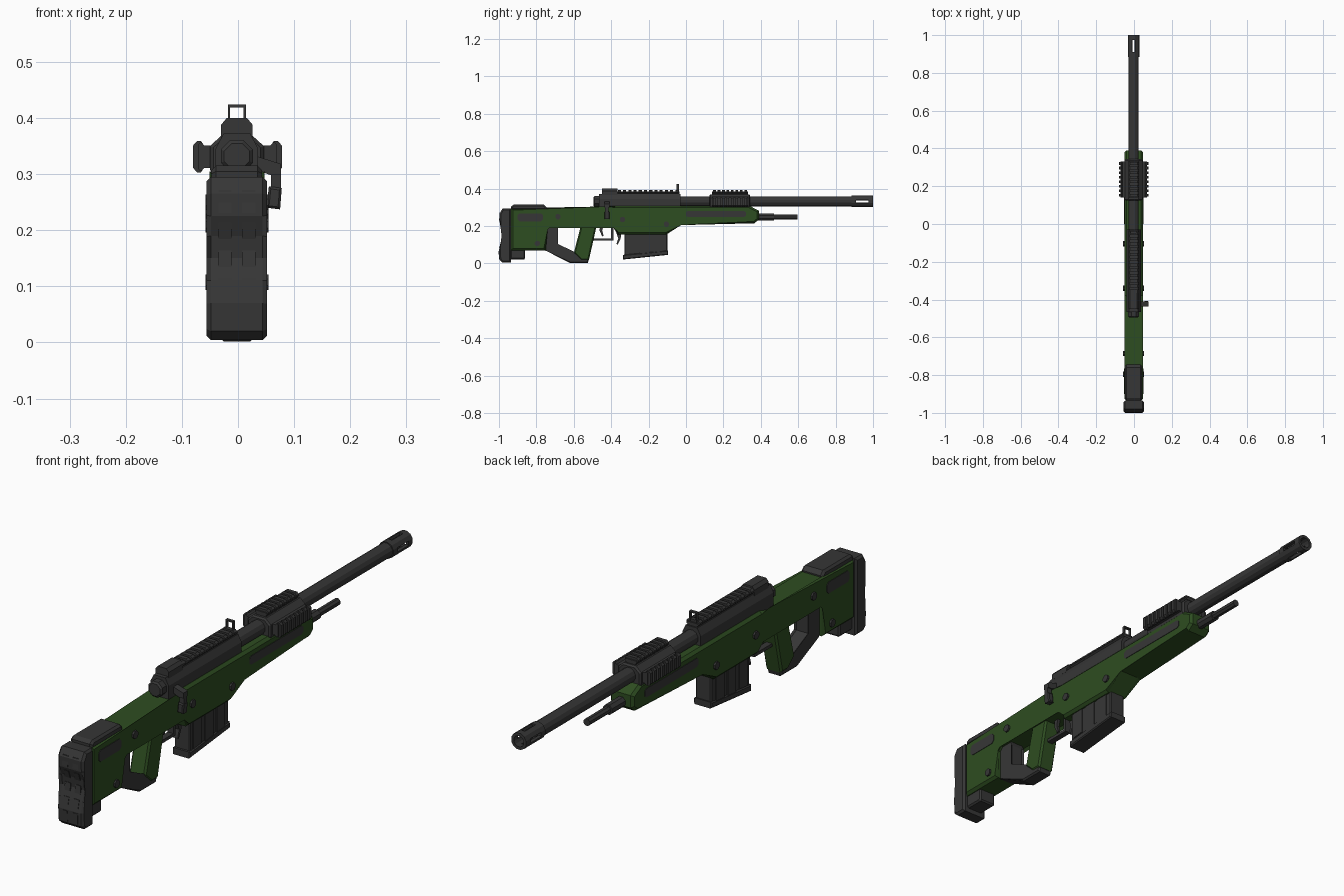
import bpy, bmesh, math
from mathutils import Vector

if "Cube" in bpy.data.objects:
    bpy.data.objects.remove(bpy.data.objects["Cube"])

CX = -0.002  # centre plane of the rifle (bolt handle sticks out on one side)


def material(name, rgb):
    m = bpy.data.materials.new(name)
    m.diffuse_color = (*rgb, 1)
    m.use_nodes = True
    m.node_tree.nodes["Principled BSDF"].inputs["Base Color"].default_value = m.diffuse_color
    return m


GREEN = material("olive green", (0.027, 0.075, 0.015))
DARK = material("dark grey", (0.037, 0.037, 0.037))


def finish(name, bm, mat):
    bmesh.ops.recalc_face_normals(bm, faces=bm.faces)
    me = bpy.data.meshes.new(name)
    bm.to_mesh(me)
    bm.free()
    me.materials.append(mat)
    ob = bpy.data.objects.new(name, me)
    ob.location.x = CX
    bpy.context.collection.objects.link(ob)
    return ob


def prism(name, pts, a, b, mat=DARK, axis="x", bevel=0):
    """Extrude a 2D profile: (y, z) along x, or (x, z) along y; bevel the cap rims."""
    bm = bmesh.new()
    place = (lambda p, t: (t, p[0], p[1])) if axis == "x" else (lambda p, t: (p[0], t, p[1]))
    caps = [[bm.verts.new(place(p, t)) for p in pts] for t in (a, b)]
    rims = [e for c in caps for e in bm.faces.new(c).edges]
    n = len(pts)
    for i in range(n):
        j = (i + 1) % n
        bm.faces.new((caps[0][i], caps[0][j], caps[1][j], caps[1][i]))
    if bevel:
        bmesh.ops.bevel(bm, geom=rims, offset=bevel, segments=1, affect="EDGES")
    return finish(name, bm, mat)


def box(name, x0, x1, y0, y1, z0, z1, mat=DARK, bevel=0):
    return prism(name, [(y0, z0), (y1, z0), (y1, z1), (y0, z1)], x0, x1, mat, "x", bevel)


def slab(name, pts, half, mat=DARK, bevel=0):
    return prism(name, pts, -half, half, mat, "x", bevel)


def ring_pts(x, z, r, n):
    return [(x + r * math.cos((i + .5) * 2 * math.pi / n),
             z + r * math.sin((i + .5) * 2 * math.pi / n)) for i in range(n)]


def rod(name, y0, y1, z, r, n=12, bevel=0):
    return prism(name, ring_pts(0, z, r, n), y0, y1, DARK, "y", bevel)


def arc(name, y0, y1, z, ri, ro, start, count, n=12):
    """Piece of a tube along y, covering count of n segments."""
    bm = bmesh.new()
    rows = []
    for i in range(count + 1):
        t = (start + i + .5) * 2 * math.pi / n
        rows.append([bm.verts.new((r * math.cos(t), y, z + r * math.sin(t)))
                     for r, y in ((ri, y0), (ro, y0), (ro, y1), (ri, y1))])
    for p, q in zip(rows, rows[1:]):
        for k in range(4):
            bm.faces.new((p[k], p[(k + 1) % 4], q[(k + 1) % 4], q[k]))
    if count < n:
        bm.faces.new(rows[0])
        bm.faces.new(rows[-1])
    else:
        bmesh.ops.remove_doubles(bm, verts=bm.verts, dist=1e-5)
    return finish(name, bm, DARK)


def rail(name, y0, y1, n, x, z, angle):
    """Slotted accessory rail; angle turns it around y."""
    c, s = math.cos(angle), math.sin(angle)
    turn = lambda pts: [(x + u * c + v * s, z - u * s + v * c) for u, v in pts]
    base = [(-.02, -.01), (.02, -.01), (.02, .012), (.026, .018), (.022, .023),
            (-.022, .023), (-.026, .018), (-.02, .012)]
    tooth = [(-.019, .012), (.019, .012), (.028, .018), (.028, .025), (.02, .032),
             (-.02, .032), (-.028, .025), (-.028, .018)]
    prism(name + "_base", turn(base), y0, y1, DARK, "y")
    step = (y1 - y0) / n
    for i in range(n):
        a = y0 + (i + .2) * step
        prism(f"{name}_tooth_{i}", turn(tooth), a, a + step * .6, DARK, "y")


# Green stock, body and forearm in one slab
slab("stock_body", [(-.935, .07), (-.935, .295), (-.42, .295), (-.38, .308), (.34, .308),
                    (.39, .282), (.39, .235), (.365, .215), (-.03, .215), (-.105, .155),
                    (-.365, .155), (-.38, .2), (-.735, .2), (-.75, .185), (-.75, .07)],
     .049, GREEN, .01)

# Butt pad with wavy rear face and raised panels
WAVE = [(-.98, .004), (-.998, .02), (-1, .07), (-.99, .11), (-.978, .15),
        (-.983, .19), (-.997, .225), (-.998, .265), (-.98, .295)]
slab("butt_pad", [(-.935, .004)] + WAVE + [(-.935, .295)], .054, DARK, .008)


def rear_y(z):
    for (ya, za), (yb, zb) in zip(WAVE, WAVE[1:]):
        if za <= z <= zb:
            return ya + (yb - ya) * (z - za) / (zb - za)


for i, (z0, z1) in enumerate([(.025, .066), (.084, .114), (.134, .164), (.184, .214), (.231, .272)]):
    for side in (-1, 1):
        prof = [(rear_y(z0) - .002, z0), (rear_y(z1) - .002, z1),
                (rear_y(z1) + .01, z1), (rear_y(z0) + .01, z0)]
        prism(f"pad_panel_{i}_{side}", prof, side * .0095, side * .033)

# Cheek rest and lower stock block
slab("cheek_rest", [(-.935, .285), (-.935, .305), (-.92, .315), (-.76, .315), (-.745, .3), (-.745, .285)],
     .045, DARK, .008)
slab("stock_toe", [(-.94, .022), (-.865, .022), (-.86, .028), (-.86, .08), (-.94, .08)], .036, DARK, .006)

# Thumbhole frame and grip
slab("grip_frame", [(-.755, .21), (-.755, .07), (-.745, .066), (-.62, .002), (-.525, .002), (-.513, .045),
                    (-.59, .052), (-.69, .1), (-.69, .19), (-.68, .21)], .03, DARK, .006)
slab("grip", [(-.56, .21), (-.476, .21), (-.519, .018), (-.56, .018), (-.6, .055)], .034, GREEN, .007)

# Trigger group
box("guard_bottom", -.012, .012, -.5, -.388, .122, .134)
box("guard_front", -.012, .012, -.4, -.388, .122, .205)
slab("trigger", [(-.46, .205), (-.44, .205), (-.448, .175), (-.44, .148), (-.448, .145), (-.462, .175)], .006)
slab("magazine_catch", [(-.375, .17), (-.345, .17), (-.35, .13), (-.365, .1), (-.372, .104), (-.362, .135)], .01)

# Magazine
slab("magazine", [(-.33, .035), (-.33, .17), (-.1, .17), (-.1, .055)], .033, DARK, .004)
slab("magazine_base", [(-.337, .021), (-.337, .046), (-.095, .07), (-.095, .046)], .037, DARK, .004)
for side in (-1, 1):
    for i, y in enumerate((-.315, -.245, -.175)):
        prism(f"magazine_rib_{i}_{side}", [(y, .05), (y + .05, .055), (y + .05, .165), (y, .165)],
              side * .03, side * .036)

# Side panels and screws, mirrored
for side in (-1, 1):
    prism(f"forearm_panel_{side}", [(0, .255), (.01, .248), (.31, .248), (.32, .255), (.32, .274),
                                    (.31, .281), (.01, .281), (0, .274)], side * .045, side * .051)
    prism(f"stock_panel_{side}", [(-.9, .235), (-.89, .225), (-.775, .225), (-.765, .235), (-.765, .258),
                                  (-.775, .268), (-.89, .268), (-.9, .258)], side * .045, side * .051)
    for i, (y, z) in enumerate([(-.795, .107), (-.685, .25), (-.34, .235), (-.105, .21)]):
        prism(f"screw_{i}_{side}", ring_pts(y, z, .015, 8), side * .045, side * .056)

# Receiver, bolt shroud and top rail
prism("receiver", [(-.038, .28), (.038, .28), (.038, .345), (.024, .372), (-.024, .372), (-.038, .345)],
      -.465, -.03, DARK, "y")
rod("bolt_shroud", -.495, -.45, .332, .031, 8, .006)
rail("receiver_rail", -.37, -.035, 12, 0, .362, 0)
prism("rear_sight_block", [(-.028, .365), (.028, .365), (.028, .388), (.018, .4), (-.018, .4), (-.028, .388)],
      -.45, -.365, DARK, "y")

# Front sight hoop
for side in (-1, 1):
    prism(f"sight_post_{side}", [(-.05, .385), (-.038, .385), (-.038, .422), (-.05, .422)], side * .012, side * .016)
box("sight_top", -.016, .016, -.05, -.038, .419, .424)

# Bolt handle
prism("bolt_arm", [(.025, .312), (.025, .335), (.079, .318), (.079, .298), (.06, .298)], -.436, -.41, DARK, "y")
prism("bolt_stem", [(.061, .27), (.079, .27), (.079, .31), (.061, .31)], -.432, -.414, DARK, "y")
prism("bolt_knob", [(.053, .24), (.077, .237), (.08, .275), (.057, .278)], -.437, -.408, DARK, "y", .004)

# Barrel and slotted muzzle
rod("barrel", -.05, .89, .332, .028)
arc("muzzle_rear_ring", .885, .91, .332, .016, .032, 0, 12)
arc("muzzle_front_ring", .975, 1, .332, .021, .032, 0, 12)
for i in range(4):
    arc(f"muzzle_bar_{i}", .91, .975, .332, .021, .032, 3 * i, 2)

# Forward rail mount: collar with top and side rails
prism("rail_collar", [(-.045, .295), (.045, .295), (.048, .31), (.048, .35), (.026, .37), (-.026, .37),
                      (-.048, .35), (-.048, .31)], .125, .343, DARK, "y", .006)
rail("front_rail_top", .14, .332, 8, 0, .362, 0)
rail("front_rail_right", .14, .332, 8, .048, .331, math.pi / 2)
rail("front_rail_left", .14, .332, 8, -.046, .331, -math.pi / 2)

# Bipod spigot
rod("spigot_thick", .37, .47, .249, .02, 8)
rod("spigot_thin", .46, .595, .249, .014, 8)
